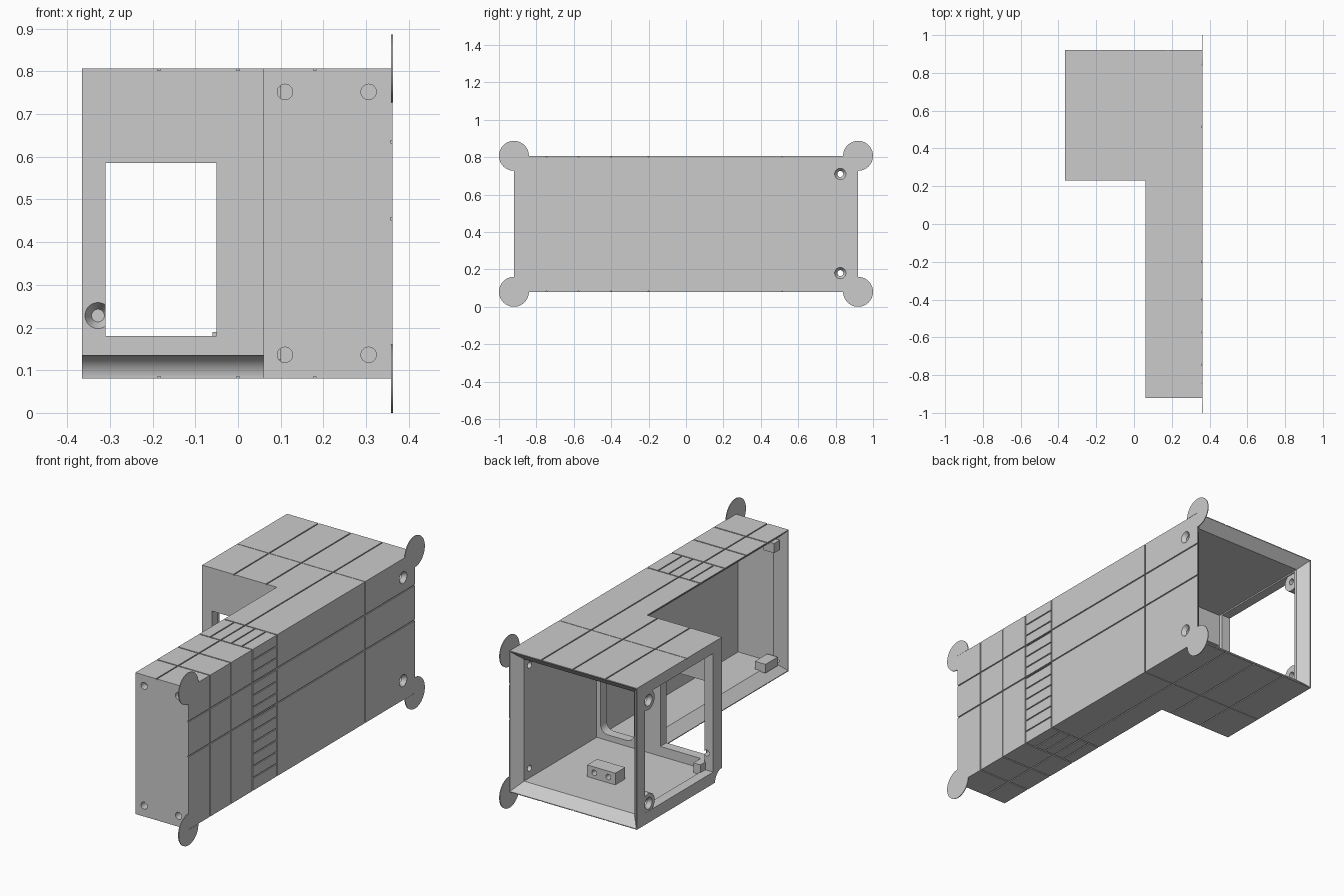
import bpy, bmesh, math
from mathutils import Matrix, Vector

if "Cube" in bpy.data.objects:
    bpy.data.objects.remove(bpy.data.objects["Cube"])

grey = bpy.data.materials.new("plain grey")
grey.use_nodes = True
COLOUR = (0.6, 0.6, 0.6, 1)
grey.diffuse_color = COLOUR
grey.node_tree.nodes["Principled BSDF"].inputs["Base Color"].default_value = COLOUR

# Main dimensions
X0, XS, X1 = -0.365, 0.06, 0.362
Y0, YS, Y1 = -0.92, 0.23, 0.92
Z0, Z1 = 0.08, 0.807
T = 0.05


def box(bm, lo, hi):
    lo, hi = Vector(lo), Vector(hi)
    m = Matrix.Translation((lo + hi) / 2) @ Matrix.Diagonal((hi - lo)).to_4x4()
    return bmesh.ops.create_cube(bm, size=1, matrix=m)["verts"]


def rod(bm, a, b, r1, r2=None, n=32):
    a, b = Vector(a), Vector(b)
    d = b - a
    m = Matrix.Translation((a + b) / 2) @ d.to_track_quat("Z", "Y").to_matrix().to_4x4()
    bmesh.ops.create_cone(bm, cap_ends=True, segments=n, radius1=r1,
                          radius2=r1 if r2 is None else r2, depth=d.length, matrix=m)


def finish(name, bm):
    bmesh.ops.recalc_face_normals(bm, faces=bm.faces)
    me = bpy.data.meshes.new(name)
    bm.to_mesh(me)
    bm.free()
    me.materials.append(grey)
    ob = bpy.data.objects.new(name, me)
    bpy.context.collection.objects.link(ob)
    return ob


def cut(target, name, bm):
    cutter = finish(name, bm)
    mod = target.modifiers.new(name, "BOOLEAN")
    mod.operation, mod.solver, mod.use_self = "DIFFERENCE", "EXACT", True
    mod.object = cutter
    bpy.context.view_layer.objects.active = target
    bpy.ops.object.modifier_apply(modifier=name)
    bpy.data.objects.remove(cutter)


# L-shaped housing
bm = bmesh.new()
plan = [(X0, YS), (XS, YS), (XS, Y0), (X1, Y0), (X1, Y1), (X0, Y1)]
face = bm.faces.new([bm.verts.new((x, y, Z0)) for x, y in plan])
top = bmesh.ops.extrude_face_region(bm, geom=[face])["geom"]
bmesh.ops.translate(bm, verts=[v for v in top if isinstance(v, bmesh.types.BMVert)],
                    vec=(0, 0, Z1 - Z0))
housing = finish("housing", bm)

# Rear and side cavities
bm = bmesh.new()
box(bm, (X0 + T, YS + T, Z0 + T), (X1 - T, Y1 + 0.1, Z1 - T))
cut(housing, "rear_cavity", bm)
bm = bmesh.new()
box(bm, (XS - 0.1, Y0 + T, Z0 + T), (X1 - T, YS, Z1 - T))
cut(housing, "side_cavity", bm)

# Mitred rims of the two openings
E = T - 0.003
bm = bmesh.new()
for v in box(bm, (X0 + T, Y1 - T, Z0 + T), (X1 - T, Y1 + 0.001, Z1 - T)):
    if v.co.y > Y1:
        v.co.x += math.copysign(E, v.co.x)
        v.co.z += math.copysign(E, v.co.z - 0.44)
cut(housing, "rear_mitre", bm)
bm = bmesh.new()
for v in box(bm, (XS - 0.001, Y0 + T, Z0 + T), (XS + T, YS, Z1 - T)):
    if v.co.x < XS:
        v.co.z += math.copysign(E, v.co.z - 0.44)
        if v.co.y < 0:
            v.co.y -= E
cut(housing, "side_mitre", bm)

# Windows in the front wall and side wall
bm = bmesh.new()
box(bm, (-0.31, 0.15, 0.18), (-0.05, 0.35, 0.585))
box(bm, (X0 - 0.1, 0.30, 0.14), (X0 + 0.1, 0.855, 0.75))
cut(housing, "windows", bm)

# Rounded opening between the two chambers
bm = bmesh.new()
box(bm, (0.1, 0.15, 0.16), (0.29, 0.35, 0.73))
edges = [e for e in bm.edges if abs(e.verts[0].co.y - e.verts[1].co.y) > 0.1]
bmesh.ops.bevel(bm, geom=edges, offset=0.04, segments=6, profile=0.5, affect="EDGES")
cut(housing, "pass_through", bm)

# Cove under the front wall
bm = bmesh.new()
rod(bm, (X0 - 0.05, YS, Z0), (XS, YS, Z0), 0.055, n=48)
cut(housing, "cove", bm)

# Round tabs on the side wall
tabs = bmesh.new()
for z in (0.18, 0.71):
    rod(tabs, (X0 + 0.001, 0.825, z), (X0 + 0.045, 0.825, z), 0.05)
side_tabs = finish("side_tabs", tabs)


def side_holes():
    bm = bmesh.new()
    for z in (0.18, 0.71):
        for x, s in ((X0, 1), (X1, -1)):
            rod(bm, (x - s * 0.02, 0.825, z), (x + s * 0.1, 0.825, z), 0.016)
            rod(bm, (x - s * 0.001, 0.825, z), (x + s * 0.02, 0.825, z), 0.031, 0.016)
    return bm


cut(housing, "side_holes", side_holes())
cut(side_tabs, "tab_holes", side_holes())

# Countersunk hole and front screw holes
bm = bmesh.new()
rod(bm, (-0.328, 0.15, 0.228), (-0.328, 0.4, 0.228), 0.015)
rod(bm, (-0.328, YS - 0.001, 0.228), (-0.328, YS + 0.03, 0.228), 0.031, 0.015)
for x in (0.11, 0.306):
    for z in (0.136, 0.752):
        rod(bm, (x, Y0 - 0.05, z), (x, Y0 + 0.04, z), 0.018)
cut(housing, "front_holes", bm)

# Panel grooves and vent slots
W, D = 0.003, 0.005
bm = bmesh.new()
for z in (0.455, 0.635):
    box(bm, (X1 - D, -1, z - W), (X1 + D, 1, z + W))
for y in (-0.745, -0.575, -0.4, -0.2, 0.515):
    box(bm, (X1 - D, y - W, 0), (X1 + D, y + W, 1))
for i in range(11):
    z = 0.145 + i * 0.0605
    box(bm, (X1 - D, -0.4, z - W), (X1 + D, -0.2, z + W))
cut(housing, "wall_grooves", bm)
for name, zf in (("roof_grooves", Z1), ("floor_grooves", Z0)):
    bm = bmesh.new()
    lo, hi = zf - D, zf + D
    for x in (-0.185, 0.0):
        box(bm, (x - W, 0.2, lo), (x + W, 1, hi))
    box(bm, (0.18 - W, -1, lo), (0.18 + W, 1, hi))
    for y in (-0.745, -0.575, -0.4, -0.2):
        box(bm, (0.03, y - W, lo), (0.4, y + W, hi))
    box(bm, (-0.4, 0.515 - W / 2, lo), (0.4, 0.515 + W / 2, hi))
    for x in (0.12, 0.24, 0.3):
        box(bm, (x - W, -0.4, lo), (x + W, -0.2, hi))
    cut(housing, name, bm)

# Thin round corner pads
for y, end in ((Y0, "front"), (Y1, "rear")):
    for z, level in ((0.08, "lower"), (Z1, "upper")):
        bm = bmesh.new()
        rod(bm, (X1 - 0.003, y, z), (X1 + 0.001, y, z), 0.08, n=48)
        pad = finish(f"{end}_{level}_pad", bm)
        # Trim each pad to the outside of the housing
        bm = bmesh.new()
        box(bm, (X1 - 0.05, Y0, Z0), (X1 + 0.05, Y1, Z1))
        cut(pad, "pad_trim", bm)

# Interior mounting blocks
blocks = {
    "front_lower_block": ((0.08, -0.86, 0.125), (0.14, -0.76, 0.17)),
    "front_upper_block": ((0.08, -0.875, 0.715), (0.14, -0.83, 0.765)),
    "wall_block": ((-0.32, 0.275, 0.125), (-0.28, 0.34, 0.18)),
    "floor_block": ((-0.06, 0.58, 0.125), (0.1, 0.66, 0.19)),
}
for name, (lo, hi) in blocks.items():
    bm = bmesh.new()
    box(bm, lo, hi)
    block = finish(name, bm)
    if name == "floor_block":
        bm = bmesh.new()
        for x in (-0.02, 0.06):
            rod(bm, (x, 0.6, 0.16), (x, 0.7, 0.16), 0.014, n=20)
        cut(block, "block_holes", bm)

# Crisp edges with smooth rounds
bpy.ops.object.select_all(action="DESELECT")
for ob in bpy.context.scene.objects:
    if ob.type == "MESH":
        ob.select_set(True)
bpy.context.view_layer.objects.active = housing
bpy.ops.object.shade_smooth_by_angle(angle=math.radians(30))
